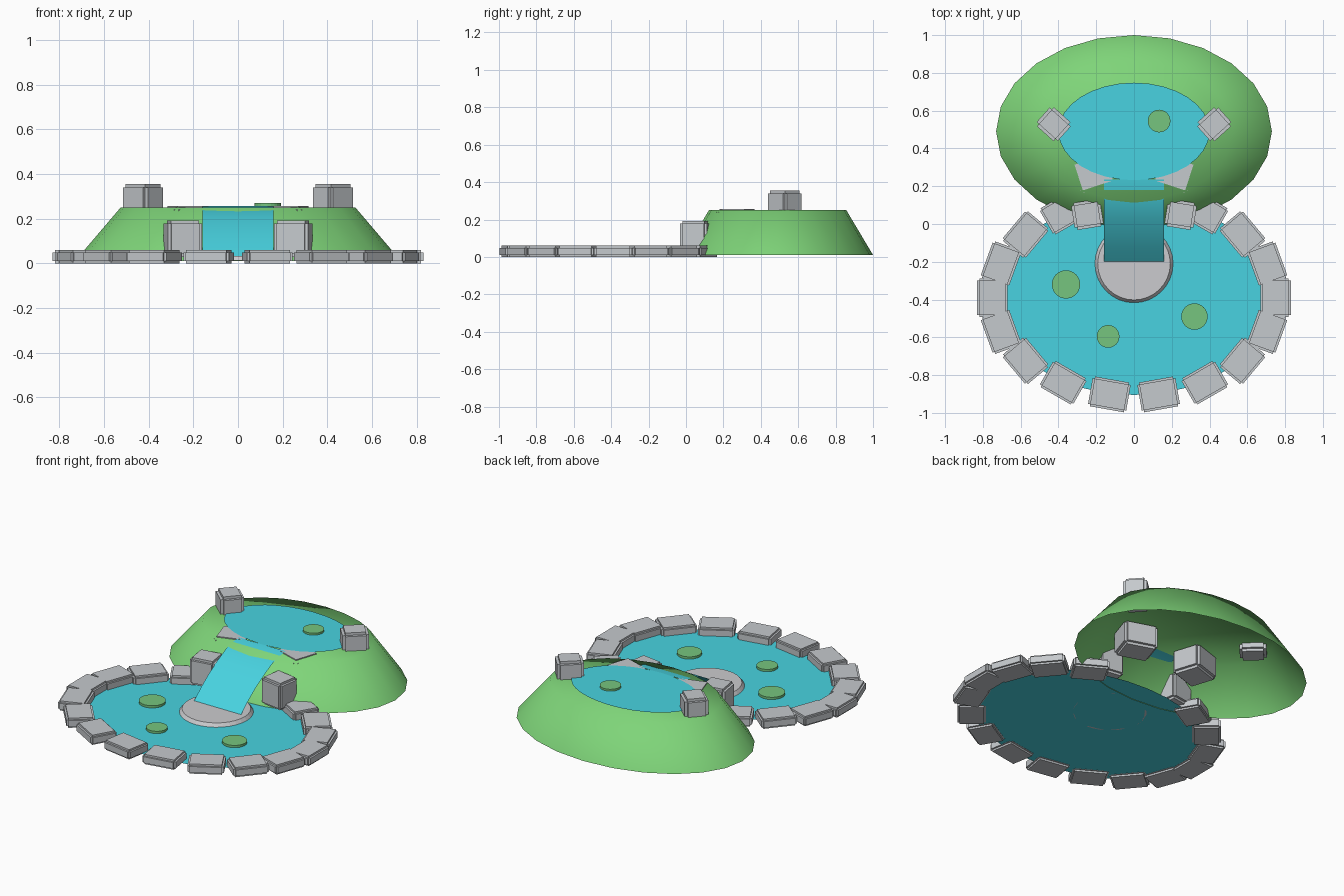
import bpy, bmesh, math
from mathutils import Matrix, Vector

old = bpy.data.objects.get("Cube")
if old:
    bpy.data.objects.remove(old, do_unlink=True)


def material(name, rgb):
    m = bpy.data.materials.new(name)
    m.use_nodes = True
    color = (*rgb, 1)
    m.diffuse_color = color
    m.node_tree.nodes["Principled BSDF"].inputs["Base Color"].default_value = color
    return m


WATER = material("water_blue", (0.065, 0.65, 0.75))
GRASS = material("grass_green", (0.21, 0.66, 0.19))
STONE = material("stone_grey", (0.56, 0.585, 0.61))
FOAM = material("foam_grey", (0.6, 0.6, 0.62))
LILY = material("lily_green", (0.18, 0.56, 0.21))


def finish(name, bm, mat, smooth=False):
    mesh = bpy.data.meshes.new(name)
    for f in bm.faces:
        f.smooth = smooth
    bm.to_mesh(mesh)
    bm.free()
    mesh.materials.append(mat)
    obj = bpy.data.objects.new(name, mesh)
    bpy.context.collection.objects.link(obj)
    return obj


def rock(name, loc, size, turn, step):
    """Block with stepped edges: three crossing boxes, each full along one axis."""
    bm = bmesh.new()
    for axis in range(3):
        dims = [s if i == axis else s - 2 * step for i, s in enumerate(size)]
        place = (Matrix.Translation(loc) @ Matrix.Rotation(turn, 4, "Z")
                 @ Matrix.Diagonal((*dims, 1)))
        bmesh.ops.create_cube(bm, size=1, matrix=place)
    return finish(name, bm, STONE)


def sheet(name, center, rx, ry, mat, sides=32):
    """Flat elliptical surface."""
    bm = bmesh.new()
    place = Matrix.Translation(center) @ Matrix.Diagonal((rx, ry, 1, 1))
    bmesh.ops.create_circle(bm, cap_ends=True, segments=sides, radius=1, matrix=place)
    return finish(name, bm, mat)


def disc(name, x, y, z, r_low, r_top, height, mat, sides=32):
    """Short upright drum whose underside sits at z."""
    bm = bmesh.new()
    bmesh.ops.create_cone(bm, cap_ends=True, segments=sides, radius1=r_low, radius2=r_top,
                          depth=height, matrix=Matrix.Translation((x, y, z + height / 2)))
    return finish(name, bm, mat)


# Grassy hill: truncated elliptical cone, open underneath, softly shaded
bm = bmesh.new()
place = Matrix.Translation((0, 0.49, 0.13)) @ Matrix.Diagonal((0.73, 0.51, 1, 1))
bmesh.ops.create_cone(bm, cap_ends=True, segments=24, radius1=1, radius2=0.72,
                      depth=0.24, matrix=place)
base = [f for f in bm.faces if f.normal.z < -0.9]
bmesh.ops.delete(bm, geom=base, context="FACES_ONLY")
finish("hill", bm, GRASS, smooth=True)

# Pools
POND_Y = -0.39
sheet("lower_pool", (0, POND_Y, 0.012), 0.74, 0.515, WATER)
sheet("upper_pool", (0, 0.49, 0.258), 0.4, 0.258, WATER)

# Waterfall: thin curved ribbon
bm = bmesh.new()
path = [(0.235, 0.257), (0.18, 0.25), (0.11, 0.232), (0.03, 0.193),
        (-0.05, 0.147), (-0.13, 0.09), (-0.21, 0.022)]
rows = [[bm.verts.new((x, y, z)) for x in (-0.16, 0.16)] for y, z in path]
for a, b in zip(rows, rows[1:]):
    bm.faces.new((b[0], b[1], a[1], a[0]))
finish("waterfall", bm, WATER, smooth=True)

# Foam where the waterfall lands
disc("splash_foam", 0, -0.21, 0.012, 0.207, 0.192, 0.02, FOAM)

# Ring of edging stones, left open where the waterfall comes in
COUNT = 18
for i in range(COUNT):
    a = math.tau * (i + 0.5) / COUNT - math.pi / 2
    if math.sin(a) > 0.95:
        continue
    loc = (0.75 * math.cos(a), POND_Y + 0.52 * math.sin(a), 0.03)
    rock("edge_stone", loc, (0.16, 0.205, 0.06), a, 0.011)

# Paired rocks beside the falls, sunk in the hill lip, and on top
for side, word in ((-1, "right"), (1, "left")):
    rock(word + "_falls_rock", (side * 0.247, 0.05, 0.11), (0.155, 0.145, 0.165),
         -side * math.radians(9), 0.014)
    rock(word + "_lip_rock", (side * 0.213, 0.272, 0.18), (0.2, 0.175, 0.152),
         -side * math.radians(18), 0.016)
    rock(word + "_summit_rock", (side * 0.425, 0.528, 0.28), (0.15, 0.135, 0.15),
         side * math.radians(42), 0.016)

# Lily pads
for x, y, z, r in ((-0.36, -0.32, 0.015, 0.075), (-0.137, -0.595, 0.015, 0.06),
                   (0.32, -0.49, 0.015, 0.07), (0.133, 0.545, 0.256, 0.06)):
    disc("lily_pad", x, y, z, r, r, 0.014, LILY, sides=24)
